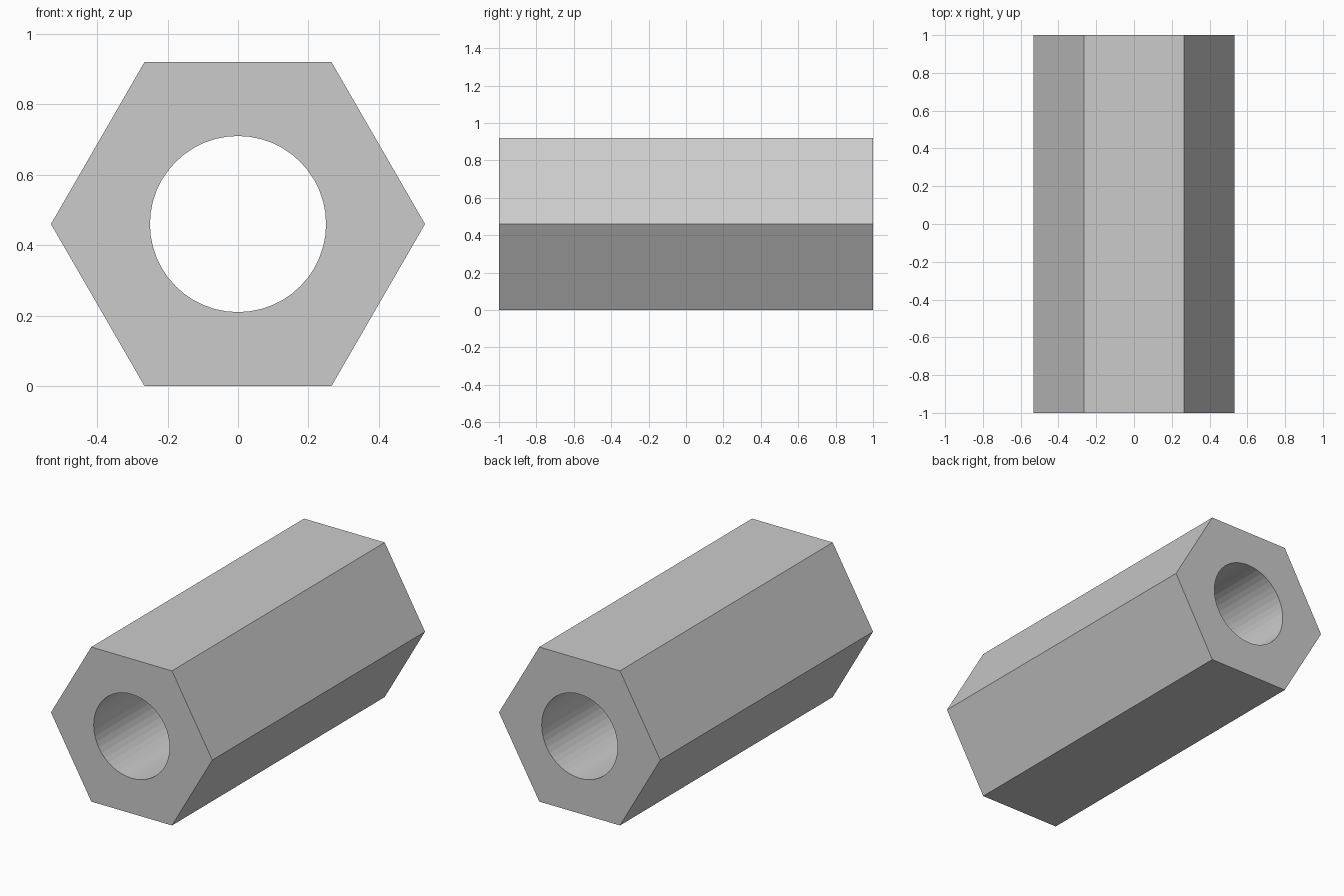
import bpy, bmesh
from math import cos, sin, pi

if "Cube" in bpy.data.objects:
    bpy.data.objects.remove(bpy.data.objects["Cube"])

HEX_R, HOLE_R, LENGTH = 0.531, 0.25, 2.0
CENTRE_Z = HEX_R * cos(pi / 6)


def ring(bm, radius, sides):
    """Closed loop of edges in the XZ plane at the front end."""
    verts = [bm.verts.new((radius * cos(2 * pi * i / sides), -LENGTH / 2,
                           CENTRE_Z + radius * sin(2 * pi * i / sides)))
             for i in range(sides)]
    return [bm.edges.new((verts[i - 1], verts[i])) for i in range(sides)]


# Hexagonal profile with a round hole
bm = bmesh.new()
edges = ring(bm, HEX_R, 6) + ring(bm, HOLE_R, 48)
bmesh.ops.triangle_fill(bm, edges=edges, use_beauty=True, normal=(0, -1, 0))

# Extrude the profile into a through-bored sleeve
result = bmesh.ops.extrude_face_region(bm, geom=bm.faces[:], use_keep_orig=True)
moved = [g for g in result["geom"] if isinstance(g, bmesh.types.BMVert)]
bmesh.ops.translate(bm, verts=moved, vec=(0, LENGTH, 0))
bmesh.ops.recalc_face_normals(bm, faces=bm.faces[:])

mesh = bpy.data.meshes.new("hex_standoff")
bm.to_mesh(mesh)
bm.free()
bpy.context.collection.objects.link(bpy.data.objects.new("hex_standoff", mesh))
